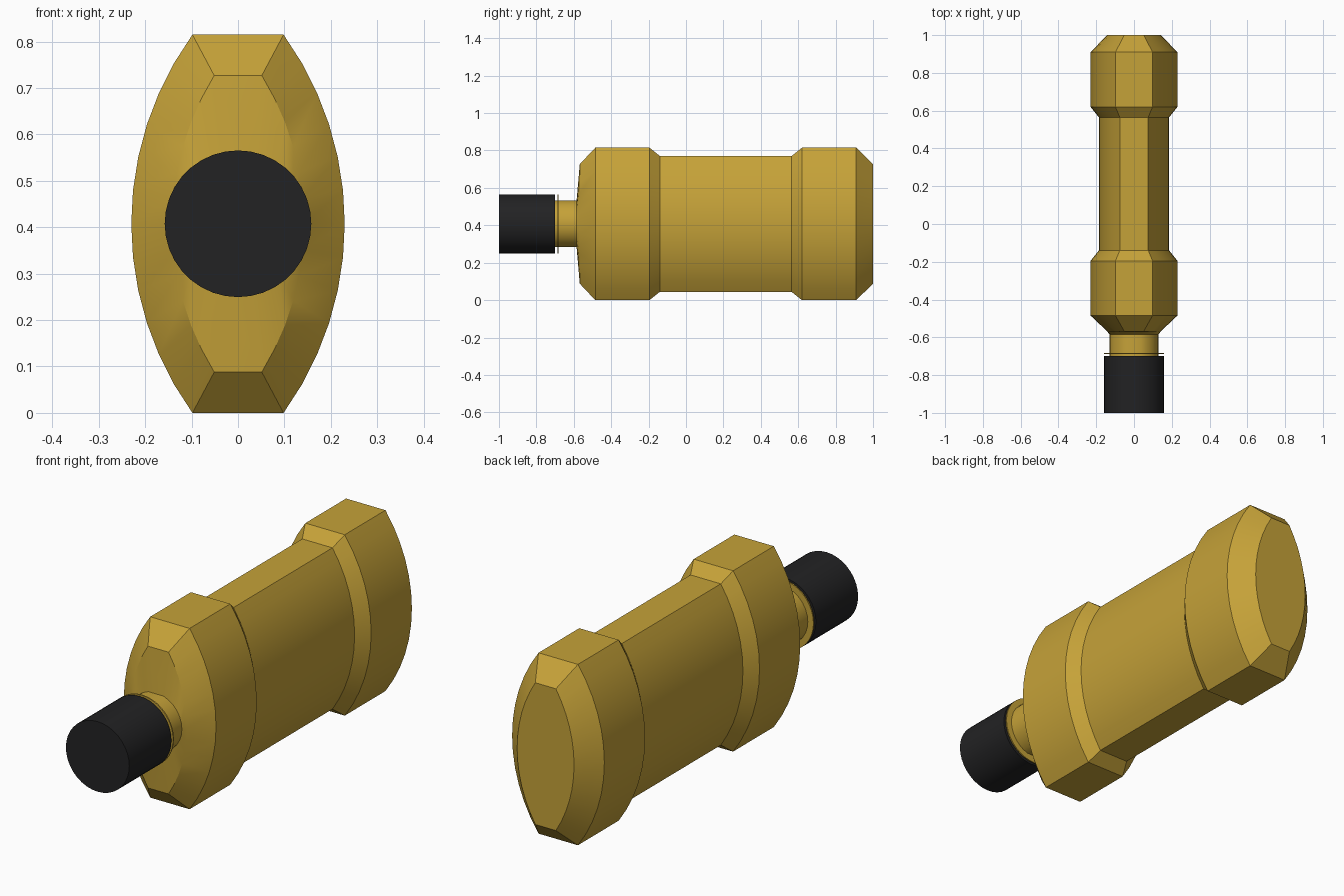
import bpy, bmesh
from math import sin, cos, asin, atan2, pi, sqrt, radians

if "Cube" in bpy.data.objects:
    bpy.data.objects.remove(bpy.data.objects["Cube"])

ZC = 0.4075      # height of the bottle's axis
R, CX = 0.696, 0.466   # side arc radius and centre offset
HALF = 0.4075    # half height of the lens section
SEG = 12


def material(name, col):
    m = bpy.data.materials.new(name)
    m.diffuse_color = (*col, 1)
    m.use_nodes = True
    m.node_tree.nodes["Principled BSDF"].inputs["Base Color"].default_value = m.diffuse_color
    return m


def lens(inset):
    """Lens section with flat top and bottom, inset evenly."""
    r, h = R - inset, HALF - inset
    a = asin(h / r)
    right = [(r * cos(t) - CX, r * sin(t))
             for t in (-a + 2 * a * i / SEG for i in range(SEG + 1))]
    return right + [(-x, -z) for x, z in right]


def circle(radius, n=2 * SEG + 2):
    # starts near the lower right so it lines up with the lens points
    if n == 2 * SEG + 2:
        angs = [atan2(z, x * 1.9) for x, z in lens(0.09)]
    else:
        angs = [2 * pi * i / n for i in range(n)]
    return [(radius * cos(t), radius * sin(t)) for t in angs]


def loft(name, sections, mat):
    """Skin a list of (y, outline) sections and close both ends."""
    bm = bmesh.new()
    rings = [[bm.verts.new((x, y, ZC + z)) for x, z in pts] for y, pts in sections]
    for a, b in zip(rings, rings[1:]):
        for i in range(len(a)):
            j = (i + 1) % len(a)
            bm.faces.new((a[i], a[j], b[j], b[i]))
    bm.faces.new(rings[0])
    bm.faces.new(rings[-1])
    bmesh.ops.recalc_face_normals(bm, faces=bm.faces)
    me = bpy.data.meshes.new(name)
    bm.to_mesh(me)
    bm.free()
    me.materials.append(mat)
    ob = bpy.data.objects.new(name, me)
    bpy.context.collection.objects.link(ob)
    bpy.ops.object.select_all(action='DESELECT')
    ob.select_set(True)
    bpy.context.view_layer.objects.active = ob
    bpy.ops.object.shade_smooth_by_angle(angle=radians(25))
    return ob


gold = material("amber_glass", (0.56, 0.36, 0.04))
black = material("black_cap", (0.016, 0.016, 0.017))

# Bottle body with neck: chamfered ends, raised bands, recessed label area
loft("bottle_body", [
    (-0.71, circle(0.13)), (-0.585, circle(0.13)),
    (-0.568, lens(0.088)), (-0.485, lens(0)), (-0.195, lens(0)),
    (-0.14, lens(0.044)), (0.565, lens(0.044)),
    (0.62, lens(0)), (0.91, lens(0)), (1.0, lens(0.088)),
], gold)

# Thin collar on the neck behind the cap
loft("neck_collar", [(-0.688, circle(0.158, 36)), (-0.682, circle(0.158, 36))], gold)

# Screw cap
loft("cap", [(-1.0, circle(0.158, 36)), (-0.70, circle(0.158, 36))], black)
